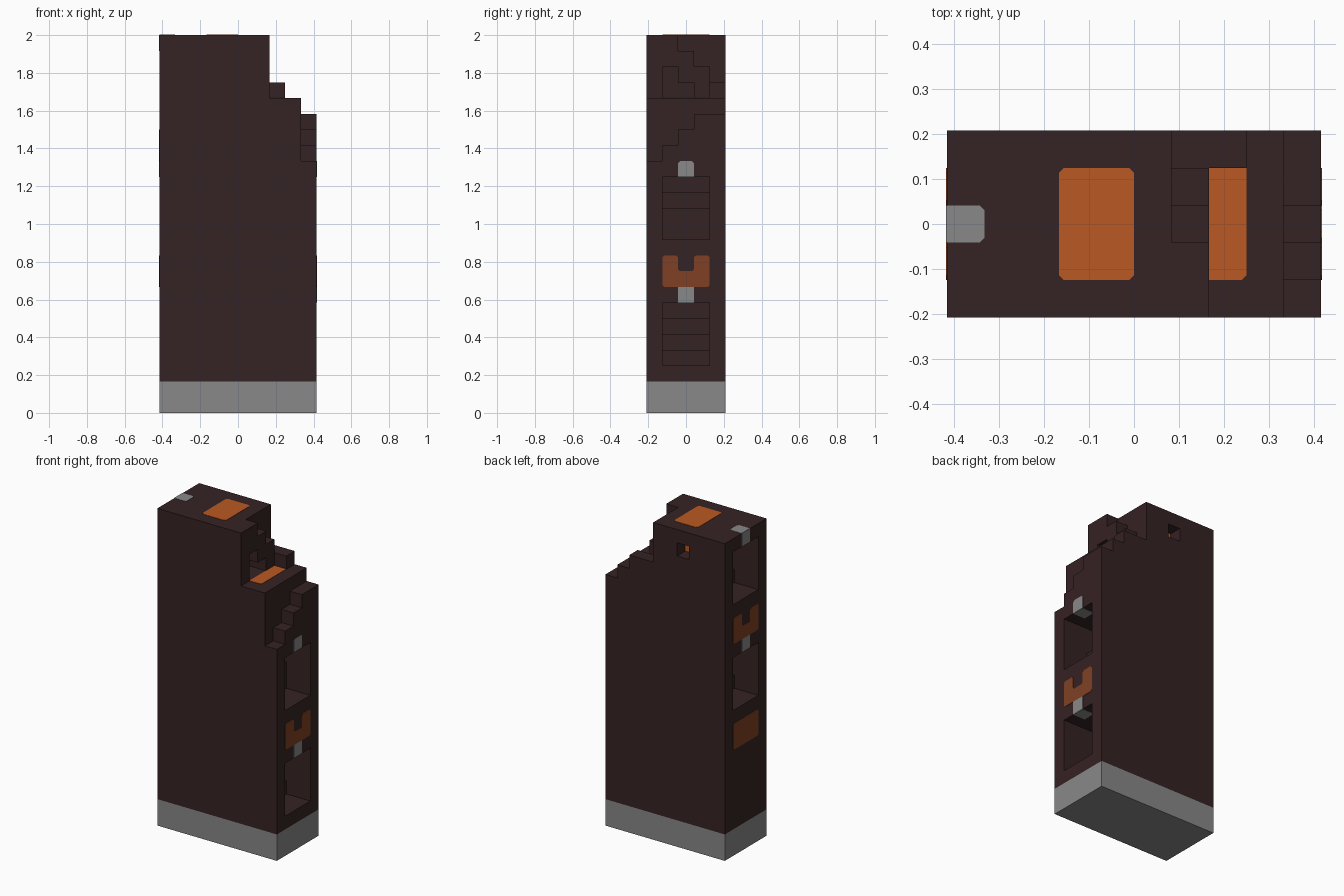
import bpy, bmesh
from mathutils import Vector

if "Cube" in bpy.data.objects:
    bpy.data.objects.remove(bpy.data.objects["Cube"])

U = 1 / 12            # one block
NX, NY, NZ = 10, 5, 24


def material(name, rgb):
    m = bpy.data.materials.new(name)
    m.use_nodes = True
    m.diffuse_color = (*rgb, 1)
    node = next(n for n in m.node_tree.nodes if n.type == 'BSDF_PRINCIPLED')
    node.inputs["Base Color"].default_value = (*rgb, 1)
    return m


BROWN = material("dark brown", (.036, .016, .017))
GREY = material("stone grey", (.246, .246, .246))
ORANGE = material("bright orange", (.49, .098, .016))
RUST = material("rust orange", (.216, .051, .018))


def place(x, y, z):
    """Block grid position to model position."""
    return Vector((x - NX / 2, y - NY / 2, z)) * U


def finish(name, bm, mat):
    mesh = bpy.data.meshes.new(name)
    bm.to_mesh(mesh)
    bm.free()
    mesh.materials.append(mat)
    obj = bpy.data.objects.new(name, mesh)
    bpy.context.collection.objects.link(obj)
    return obj


def block(x0, x1, y0, y1, z0, z1):
    return {(x, y, z) for x in range(x0, x1)
            for y in range(y0, y1) for z in range(z0, z1)}


def shell(name, cells, mat):
    """Outer skin of a set of blocks, with flat areas merged."""
    bm = bmesh.new()
    for c in cells:
        for axis in range(3):
            for side in (0, 1):
                near = list(c)
                near[axis] += 2 * side - 1
                if tuple(near) in cells:
                    continue
                loop = []
                for a, b in ((0, 0), (1, 0), (1, 1), (0, 1)):
                    p = list(c)
                    p[axis] += side
                    p[(axis + 1) % 3] += a
                    p[(axis + 2) % 3] += b
                    loop.append(bm.verts.new(place(*p)))
                bm.faces.new(loop if side else loop[::-1])
    bmesh.ops.remove_doubles(bm, verts=bm.verts, dist=.001)
    bmesh.ops.dissolve_limit(bm, angle_limit=.01, verts=bm.verts, edges=bm.edges)
    return finish(name, bm, mat)


def plate(name, mat, axis, level, outline):
    """Thin inlay on the plane axis = level, from a 2D outline in blocks."""
    bm = bmesh.new()
    shift = Vector()
    shift[axis] = .002
    loop = []
    for u, v in outline:
        p = [u, v]
        p.insert(axis, level)
        loop.append(bm.verts.new(place(*p) - shift))
    face = bm.faces.new(loop)
    out = bmesh.ops.extrude_face_region(bm, geom=[face])
    moved = [g for g in out["geom"] if isinstance(g, bmesh.types.BMVert)]
    bmesh.ops.translate(bm, verts=moved, vec=shift * 2)
    bmesh.ops.recalc_face_normals(bm, faces=bm.faces)
    return finish(name, bm, mat)


def rect(u0, u1, v0, v1, clip=()):
    """Rectangle whose listed corners (counted anticlockwise) are clipped."""
    c = .13
    corners = [((u0, v0), (0, c), (c, 0)), ((u1, v0), (-c, 0), (0, c)),
               ((u1, v1), (0, -c), (-c, 0)), ((u0, v1), (c, 0), (0, -c))]
    pts = []
    for i, ((u, v), a, b) in enumerate(corners):
        pts += [(u + a[0], v + a[1]), (u + b[0], v + b[1])] if i in clip else [(u, v)]
    return pts


def notched(z):
    """U-shaped inlay outline, two blocks tall."""
    c = .13
    right = [(2.5, 0), (4 - c, 0), (4, c), (4, 2 - c), (4 - c, 2), (3 + c, 2),
             (3, 2 - c), (3, 1 + c), (3 - c, 1), (2.5, 1)]
    left = [(5 - u, v) for u, v in right[1:-1]][::-1]
    return [(u, v + z) for u, v in right[1:-1] + left]


# Tower with the broken, stepped corner
walls = block(0, 6, 0, 5, 2, 24)
for y, (inner, ledge, outer) in enumerate(
        [(24, 20, 16), (24, 20, 17), (23, 20, 18), (22, 20, 19), (21, 21, 19)]):
    walls |= block(6, 7, y, y + 1, 2, inner) | block(7, 8, y, y + 1, 2, ledge)
    walls |= block(8, 9, y, y + 1, 2, 20) | block(9, 10, y, y + 1, 2, outer)

# Alcoves with stairs climbing inward
for right_side, floor, depths in ((True, 3, (2, 3, 4, 5)), (True, 11, (2, 2, 3, 4)),
                                  (False, 11, (2, 3, 4, 5)), (False, 19, (2, 3, 3, 3))):
    for i, d in enumerate(depths):
        x0, x1 = (NX - d, NX) if right_side else (0, d)
        walls -= block(x0, x1, 1, 4, floor + i, floor + i + 1)

# Gap in the broken wall and small back window
walls -= block(5, 7, 1, 2, 20, 22) | block(5, 7, 2, 3, 20, 21)
walls -= block(3, 4, 4, 5, 22, 23)
shell("tower_walls", walls, BROWN)
shell("stone_base", block(0, NX, 0, NY, 0, 2), GREY)

# Floor, roof and window inlays
plate("roof_panel", ORANGE, 2, 24, rect(3, 5, 1, 4, (0, 1, 2, 3)))
plate("ledge_panel", ORANGE, 2, 20, rect(7, 8, 1, 4, (1,)))
plate("window_backing", ORANGE, 1, 4, rect(3, 4, 22, 23))

# Side inlays
plate("right_notched_panel", RUST, 0, NX, notched(8))
plate("left_notched_panel", RUST, 0, 0, notched(16))
plate("left_lower_panel", RUST, 0, 0, rect(1, 4, 8, 10, (0, 1, 2, 3)))

# Grey stones above each alcove: front face and underside
for name, x, x0, z, clip in (("right_upper", NX, NX - 1, 15, (2, 3)),
                             ("right_lower", NX, NX - 1, 7, ()),
                             ("left_upper", 0, 0, 23, ()),
                             ("left_lower", 0, 0, 15, ())):
    plate(name + "_keystone", GREY, 0, x, rect(2, 3, z, z + 1, clip))
    plate(name + "_keystone_underside", GREY, 2, z, rect(x0, x0 + 1, 2, 3))
plate("roof_stone", GREY, 2, 24, rect(0, 1, 2, 3, (1, 2)))
